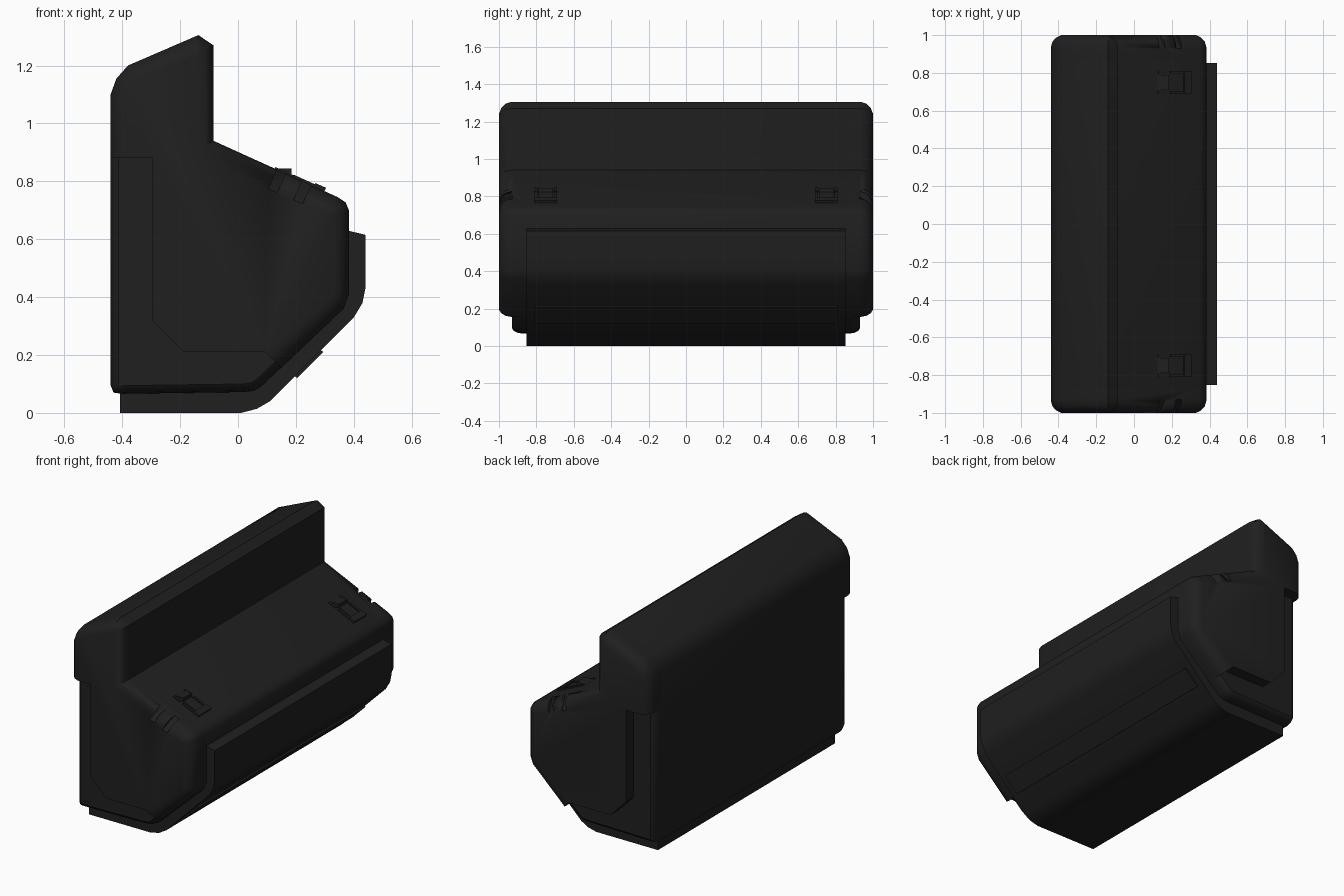
import bpy, bmesh, math
from mathutils import Vector, Matrix

if "Cube" in bpy.data.objects:
    bpy.data.objects.remove(bpy.data.objects["Cube"])

mat = bpy.data.materials.new("matte_black")
mat.diffuse_color = (0.014, 0.014, 0.014, 1)
mat.use_nodes = True
mat.node_tree.nodes["Principled BSDF"].inputs["Base Color"].default_value = mat.diffuse_color


def inset(pts, amount, fixed=0):
    """Offset a clockwise (x, z) outline inwards; the last `fixed` edges stay put."""
    n = len(pts)
    lines = []
    for i in range(n):
        a, b = Vector(pts[i]), Vector(pts[(i + 1) % n])
        d = (b - a).normalized()
        k = 0 if i >= n - fixed else amount
        lines.append((a + Vector((d.y, -d.x)) * k, d))
    out = []
    for i in range(n):
        (p, d), (q, e) = lines[i - 1], lines[i]
        c = d.x * e.y - d.y * e.x
        if abs(c) < 1e-5:
            out.append(q)
        else:
            w = q - p
            out.append(p + d * ((w.x * e.y - w.y * e.x) / c))
    return out


def finish(name, bm, smooth=35):
    bmesh.ops.recalc_face_normals(bm, faces=bm.faces)
    me = bpy.data.meshes.new(name)
    bm.to_mesh(me)
    bm.free()
    ob = bpy.data.objects.new(name, me)
    bpy.context.collection.objects.link(ob)
    me.materials.append(mat)
    bpy.ops.object.select_all(action='DESELECT')
    ob.select_set(True)
    bpy.context.view_layer.objects.active = ob
    bpy.ops.object.shade_smooth_by_angle(angle=math.radians(smooth))
    return ob


def loft(name, pts, rings, fixed=0):
    """Skin an (x, z) outline through (y, inset) rings and close both ends."""
    bm = bmesh.new()
    loops = [[bm.verts.new((p[0], y, p[1])) for p in inset(pts, k, fixed)] for y, k in rings]
    n = len(pts)
    for A, B in zip(loops, loops[1:]):
        for i in range(n):
            j = (i + 1) % n
            bm.faces.new((A[i], A[j], B[j], B[i]))
    bm.faces.new(loops[0])
    bm.faces.new(loops[-1])
    return finish(name, bm)


def boxes(name, items):
    """Several (centre, size, rotation) boxes as one object."""
    bm = bmesh.new()
    for c, s, rot in items:
        m = Matrix.Translation(c) @ rot @ Matrix.Diagonal((*s, 1))
        bmesh.ops.create_cube(bm, size=1, matrix=m)
    return finish(name, bm)


# Shared outline: back edge, raised rear block, sloping deck, front and underside
upper = [(-.44, 1.10), (-.42, 1.155), (-.38, 1.20), (-.137, 1.305), (-.085, 1.27),
         (-.085, .94), (.345, .745), (.372, .727), (.383, .70), (.383, .41), (.365, .36)]
core_outline = [(-.44, .095)] + upper + [(.08, .092), (.055, .077), (.02, .072), (-.40, .066), (-.43, .07)]
cap_outline = [(-.44, .88)] + upper + [(.15, .156), (.09, .212), (-.19, .212), (-.295, .32), (-.295, .88)]

# Core body with softly rounded ends
edge = [(.87, 0), (.90, .005), (.92, .014), (.93, .028)]
loft("core_body", core_outline, [(-y, k) for y, k in reversed(edge)] + edge)

# Wider end caps, stepped back along the rear and bottom, with two corner grooves each
slope = math.atan2(.195, .43)
tilt = Matrix.Rotation(slope, 4, 'Y')


def deck(x):
    return .94 - (x + .085) * math.tan(slope)


for s, side in ((-1, "front"), (1, "back")):
    cap = loft(side + "_end_cap", cap_outline,
               [(s * y, k) for y, k in ((.865, 0), (.935, 0), (.965, .008), (.987, .028), (1, .055))], 5)
    corner = tilt @ Matrix.Rotation(-s * math.radians(45), 4, 'X')
    normal = Vector((math.sin(slope), s, math.cos(slope)))
    cuts = []
    for x in (.15, .237):
        mid = Vector((x, s * .968, deck(x))) - Vector((math.sin(slope), 0, math.cos(slope))) * .04
        cuts.append((mid + normal.normalized() * .05, (.034, .3, .1), corner))
    cutter = boxes("groove_cutter", cuts)
    cutter.hide_render = True
    mod = cap.modifiers.new("grooves", 'BOOLEAN')
    mod.operation, mod.solver, mod.object = 'DIFFERENCE', 'EXACT', cutter
    bpy.context.view_layer.objects.active = cap
    bpy.ops.object.modifier_apply(modifier=mod.name)
    bpy.data.objects.remove(cutter)

# Wrap-around skid plate under the bottom and up the front
skid = [(-.408, .10), (.06, .11), (.35, .41), (.35, .637), (.44, .615), (.44, .43), (.43, .38),
        (.40, .33), (.11, .04), (.065, .014), (.01, 0), (-.408, 0)]
loft("skid_plate", skid, [(-.853, 0), (.853, 0)])

# Raised strip on the angled part of the skid
strip = [(.18, .14), (.27, .23), (.295, .21), (.205, .12)]
loft("lower_strip", strip, [(-.81, 0), (.81, 0)])

# Two latches on the sloping deck: hinge tab, tongue and U-shaped catch
for y, side in ((-.75, "front"), (.75, "back")):
    flat = Matrix.Identity(4)
    boxes(side + "_latch", [
        (Vector((.155, y, .833)), (.06, .08, .024), flat),
        (Vector((.21, y, deck(.21))), (.11, .075, .012), tilt),
        (Vector((.28, y, .773)), (.04, .12, .028), tilt),
        (Vector((.235, y - .052, deck(.235))), (.10, .014, .016), tilt),
        (Vector((.235, y + .052, deck(.235))), (.10, .014, .016), tilt),
        (Vector((.15, y - .052, deck(.15))), (.05, .014, .012), tilt),
        (Vector((.15, y + .052, deck(.15))), (.05, .014, .012), tilt)])
